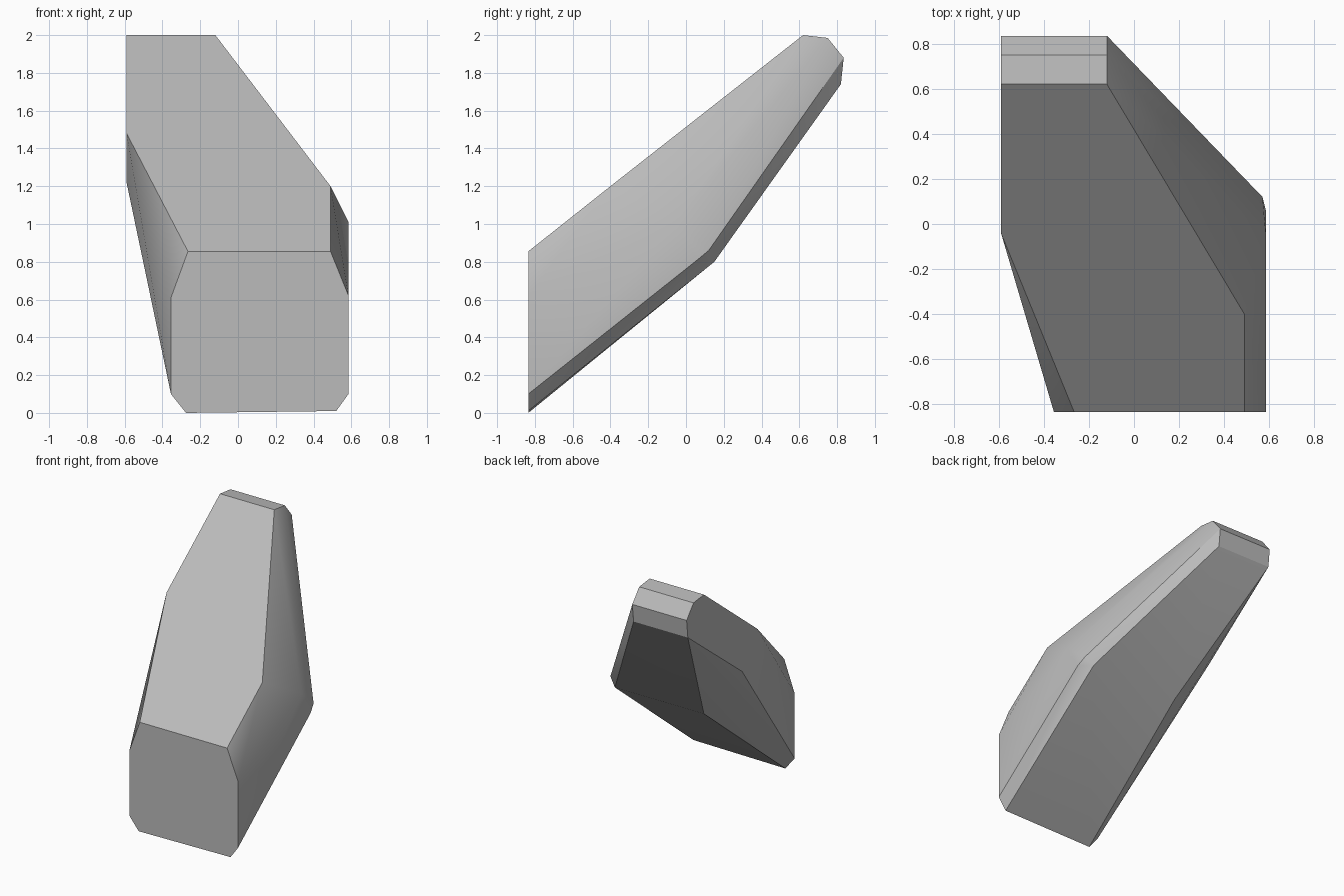
import bpy, bmesh, math

cube = bpy.data.objects.get("Cube")
if cube:
    bpy.data.objects.remove(cube, do_unlink=True)

# Plain grey surface
grey = bpy.data.materials.new("plain_grey")
grey.use_nodes = True
colour = (0.5, 0.5, 0.5, 1)
grey.diffuse_color = colour
grey.node_tree.nodes["Principled BSDF"].inputs["Base Color"].default_value = colour

# Chamfered front section (x, z), on one plane
FRONT_Y = -0.835
front = [(-0.265, 0.855), (0.49, 0.855), (0.585, 0.62), (0.585, 0.1),
         (0.52, 0.01), (-0.275, 0), (-0.355, 0.1), (-0.355, 0.61)]
points = [(x, FRONT_Y, z) for x, z in front]

# Rounded upper tip profile (y, z), stretched between its two sides
tip = [(0.62, 2), (0.75, 1.985), (0.835, 1.88), (0.82, 1.74)]
points += [(x, y, z) for x in (-0.59, -0.12) for y, z in tip]

# Bend in the middle: right edge, underside crease, left shoulder
points += [(-0.59, -0.04, 1.48), (-0.59, 0.15, 1.22)]
points += [(x, 0.15, 0.8) for x in (-0.26, 0.51)]
points += [(0.49, -0.4, 1.2), (0.585, -0.05, 1.01),
           (0.57, 0.12, 0.86), (0.585, 0.06, 0.81)]

# Skin the sections into one faceted solid
bm = bmesh.new()
for p in points:
    bm.verts.new(p)
bmesh.ops.convex_hull(bm, input=bm.verts[:])
bmesh.ops.dissolve_limit(bm, angle_limit=math.radians(1),
                         verts=bm.verts[:], edges=bm.edges[:])
bmesh.ops.recalc_face_normals(bm, faces=bm.faces[:])
mesh = bpy.data.meshes.new("angled_block")
bm.to_mesh(mesh)
bm.free()
mesh.materials.append(grey)
block = bpy.data.objects.new("angled_block", mesh)
bpy.context.collection.objects.link(block)

# Soften only the shallow folds
bpy.ops.object.select_all(action="DESELECT")
block.select_set(True)
bpy.context.view_layer.objects.active = block
bpy.ops.object.shade_smooth_by_angle(angle=math.radians(25))
